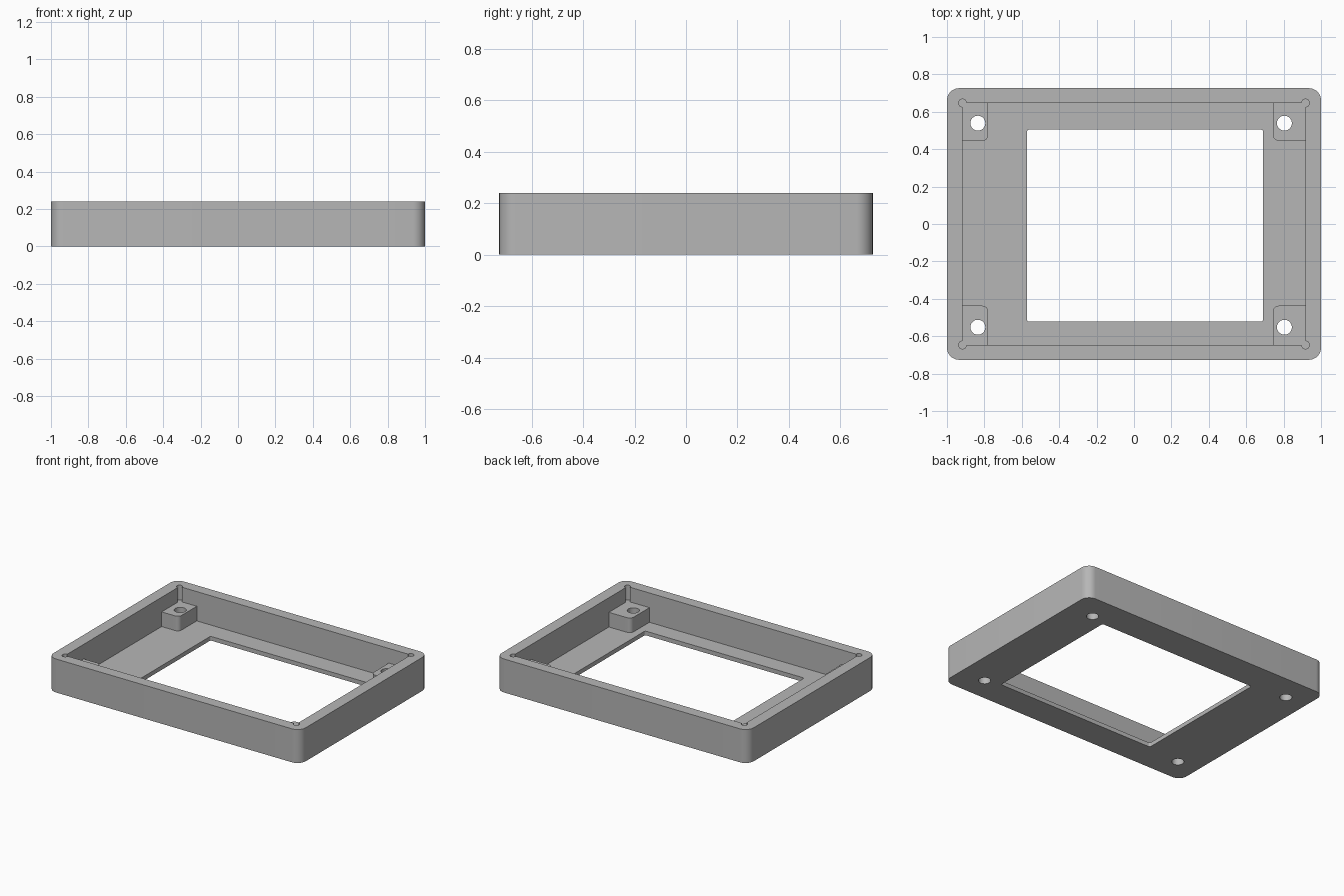
import bpy, bmesh
from math import cos, sin, pi

if "Cube" in bpy.data.objects:
    bpy.data.objects.remove(bpy.data.objects["Cube"], do_unlink=True)

grey = bpy.data.materials.new("plain grey")
grey.use_nodes = True
COLOUR = (0.47, 0.47, 0.47, 1)
grey.diffuse_color = COLOUR
grey.node_tree.nodes["Principled BSDF"].inputs["Base Color"].default_value = COLOUR

HEIGHT, FLOOR, POST_TOP = 0.24, 0.03, 0.135
IN_X, IN_Y = 0.917, 0.647


def prism(name, x0, x1, y0, y1, z0, z1, radius=0, steps=10):
    """Upright block with rounded vertical corners."""
    centres = [(x1 - radius, y1 - radius), (x0 + radius, y1 - radius),
               (x0 + radius, y0 + radius), (x1 - radius, y0 + radius)]
    bm = bmesh.new()
    ring = []
    for quarter, (cx, cy) in enumerate(centres):
        for i in range(steps + 1 if radius else 1):
            a = (quarter + i / steps) * pi / 2
            ring.append(bm.verts.new((cx + radius * cos(a), cy + radius * sin(a), z0)))
    base = bm.faces.new(ring)
    top = bmesh.ops.extrude_face_region(bm, geom=[base])["geom"]
    bmesh.ops.translate(bm, vec=(0, 0, z1 - z0),
                        verts=[g for g in top if isinstance(g, bmesh.types.BMVert)])
    bmesh.ops.recalc_face_normals(bm, faces=bm.faces)
    return finish(name, bm)


def cylinder(name, x, y, z0, z1, radius):
    bm = bmesh.new()
    bmesh.ops.create_cone(bm, cap_ends=True, segments=32, radius1=radius,
                          radius2=radius, depth=z1 - z0)
    bmesh.ops.translate(bm, vec=(x, y, (z0 + z1) / 2), verts=bm.verts)
    return finish(name, bm)


def finish(name, bm):
    mesh = bpy.data.meshes.new(name)
    bm.to_mesh(mesh)
    bm.free()
    mesh.materials.append(grey)
    ob = bpy.data.objects.new(name, mesh)
    bpy.context.collection.objects.link(ob)
    return ob


def combine(target, tool, operation):
    """Apply a boolean and discard the tool."""
    mod = target.modifiers.new(tool.name, "BOOLEAN")
    mod.operation, mod.solver, mod.object = operation, "EXACT", tool
    bpy.context.view_layer.objects.active = target
    bpy.ops.object.modifier_apply(modifier=mod.name)
    bpy.data.objects.remove(tool, do_unlink=True)


# Open tray with rounded outer corners
frame = prism("bezel_frame", -1, 1, -0.726, 0.726, 0, HEIGHT, 0.065)
combine(frame, prism("cavity", -IN_X, IN_X, -IN_Y, IN_Y, FLOOR, 0.4), "DIFFERENCE")

# Round relief notches in the inner corners
for sx in (-1, 1):
    for sy in (-1, 1):
        combine(frame, cylinder("relief", sx * IN_X, sy * IN_Y, FLOOR, 0.4, 0.021),
                "DIFFERENCE")

# Corner mounting posts, sunk into the walls and floor
BURY = 0.04
for x0, x1 in ((-IN_X - BURY, -0.78), (0.743, IN_X + BURY)):
    for y0, y1 in ((-IN_Y - BURY, -0.437), (0.445, IN_Y + BURY)):
        combine(frame, prism("post", x0, x1, y0, y1, FLOOR / 2, POST_TOP, 0.03), "UNION")

# Display window, offset sideways
combine(frame, prism("window", -0.572, 0.69, -0.522, 0.505, -0.1, 0.1, 0.012, 5),
        "DIFFERENCE")

# Screw holes through the posts
for x in (-0.835, 0.804):
    for y in (-0.552, 0.539):
        combine(frame, cylinder("hole", x, y, -0.1, 0.4, 0.04), "DIFFERENCE")

bpy.ops.object.select_all(action="DESELECT")
frame.select_set(True)
bpy.context.view_layer.objects.active = frame
bpy.ops.object.shade_smooth_by_angle(angle=pi / 6)
